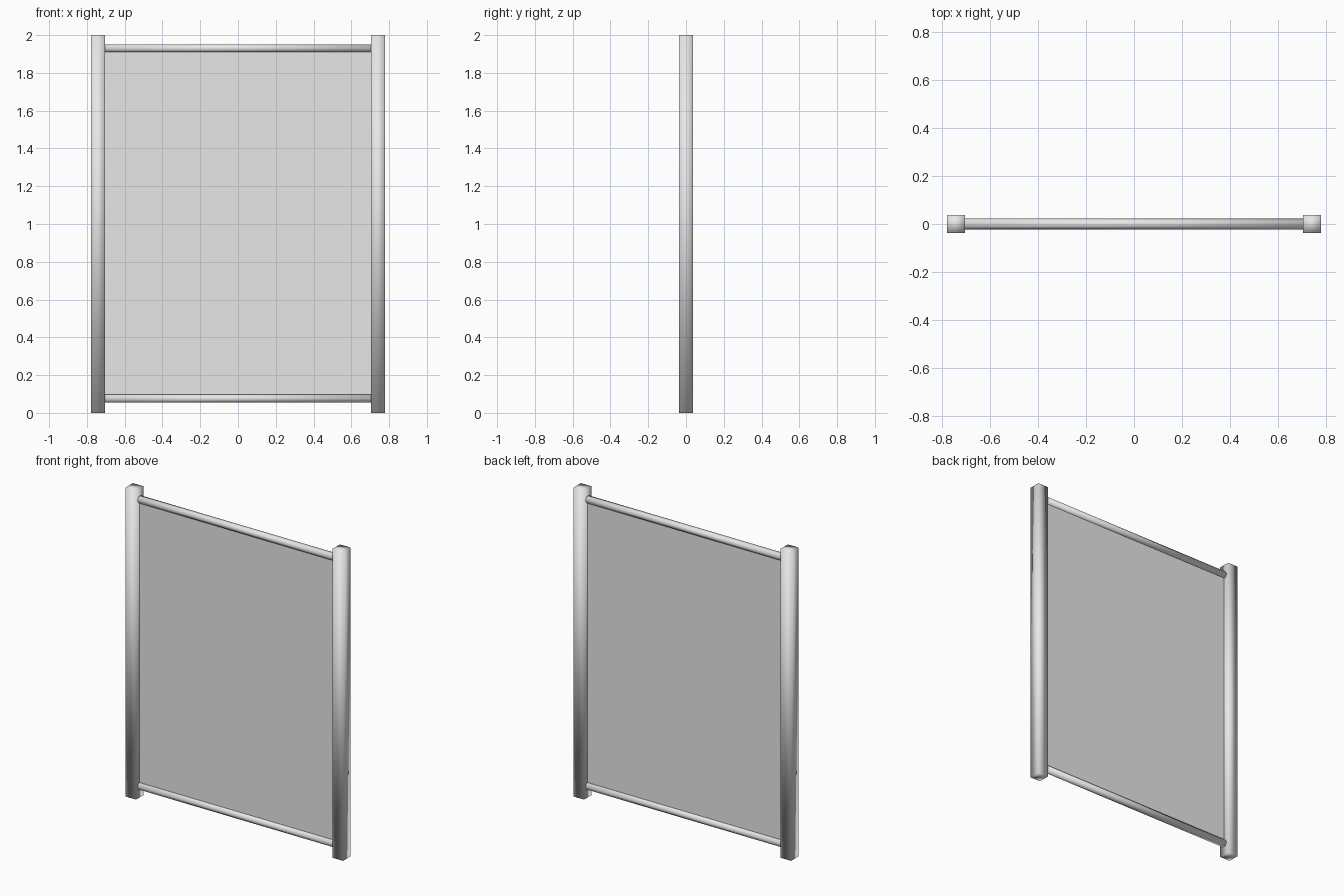
import bpy
from math import pi

cube = bpy.data.objects.get("Cube")
if cube:
    bpy.data.objects.remove(cube, do_unlink=True)

HEIGHT = 2.0
POST = 0.074                 # square post width
POST_X = 0.741               # post centre
INNER_X = POST_X - POST / 2  # inner face of the posts
RAILS = {"lower_rail": 0.076, "upper_rail": 1.93}
RAIL_RADIUS = 0.0235

grey = bpy.data.materials.new("light_grey")
grey.use_nodes = True
grey.diffuse_color = (0.8, 0.8, 0.8, 1)
grey.node_tree.nodes["Principled BSDF"].inputs["Base Color"].default_value = (0.8, 0.8, 0.8, 1)


def finish(name, scale=(1, 1, 1)):
    """Name, size, colour and softly shade the newest object."""
    obj = bpy.context.object
    obj.name = name
    obj.scale = scale
    bpy.ops.object.transform_apply(location=False, rotation=True, scale=True)
    obj.data.materials.append(grey)
    bpy.ops.object.shade_smooth()
    return obj


# Square side posts
for side, name in ((1, "left_post"), (-1, "right_post")):
    bpy.ops.mesh.primitive_cube_add(size=1, location=(side * POST_X, 0, HEIGHT / 2))
    finish(name, (POST, POST, HEIGHT))

# Six-sided cross rails, with a flat on top
for name, z in RAILS.items():
    bpy.ops.mesh.primitive_cylinder_add(
        vertices=6, radius=RAIL_RADIUS, depth=2 * INNER_X,
        location=(0, 0, z), rotation=(0, pi / 2, 0))
    finish(name)

# Thin sheet stretched between the rails
low, high = RAILS["lower_rail"], RAILS["upper_rail"]
bpy.ops.mesh.primitive_plane_add(
    size=1, location=(0, 0, (low + high) / 2), rotation=(pi / 2, 0, 0))
sheet = bpy.context.object
sheet.scale = (2 * INNER_X, high - low, 1)
finish("panel_sheet", sheet.scale.copy())
